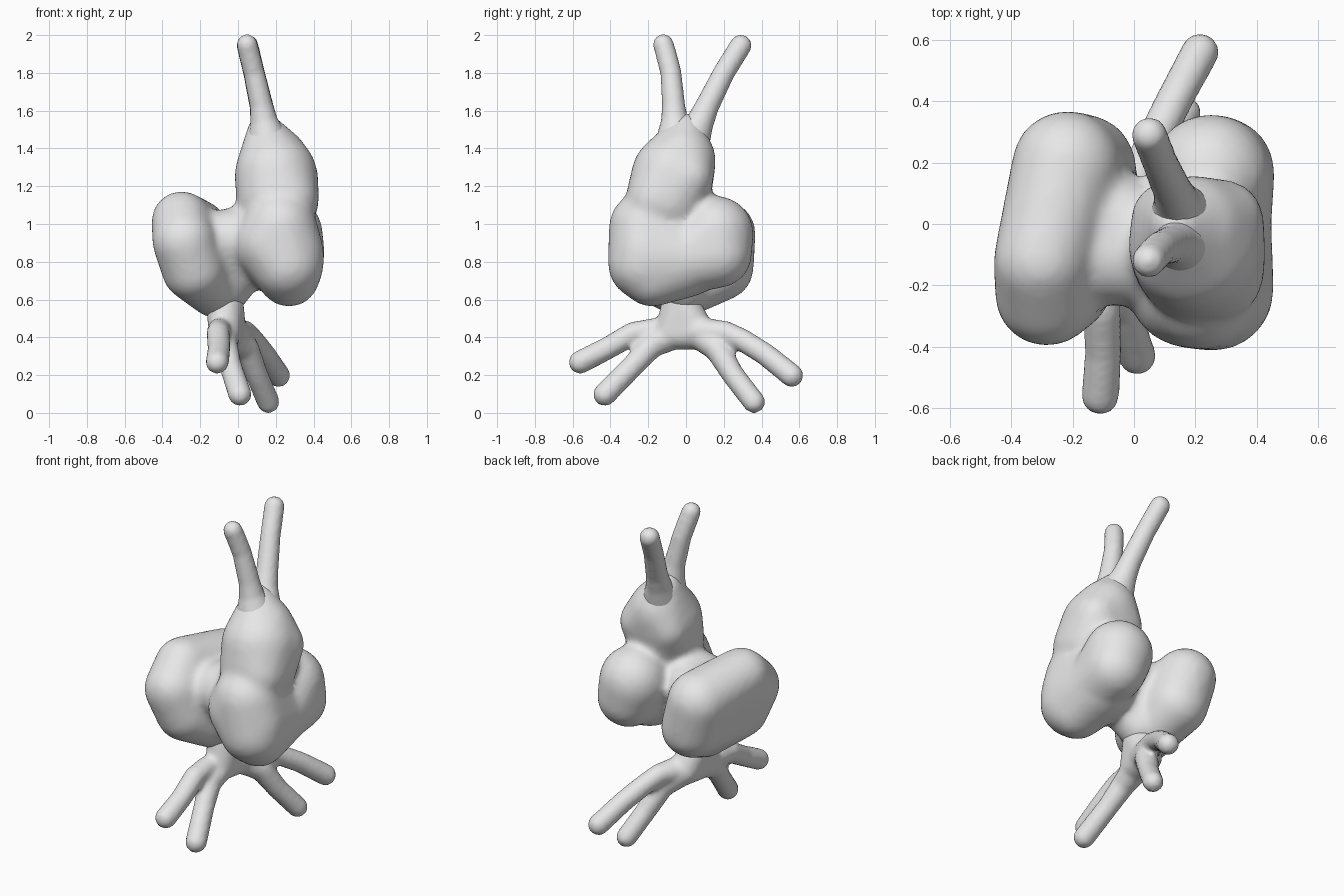
import bpy, bmesh, math
from mathutils import Vector

grey = bpy.data.materials.new("light grey")
grey.diffuse_color = (0.8, 0.8, 0.8, 1)

# unit sphere points shared by every hull
tmp = bmesh.new()
bmesh.ops.create_icosphere(tmp, subdivisions=3, radius=1)
UNIT = [v.co.copy() for v in tmp.verts]
tmp.free()


def hull(bm, balls):
    """Convex skin stretched over balls (x, y, z, r)."""
    vs = [bm.verts.new(Vector(b[:3]) + p * b[3]) for b in balls for p in UNIT]
    res = bmesh.ops.convex_hull(bm, input=vs)
    dead = {g for key in ("geom_interior", "geom_unused") for g in res[key]
            if isinstance(g, bmesh.types.BMVert)}
    bmesh.ops.delete(bm, geom=list(dead), context='VERTS')


def chain(bm, balls):
    """Tube made from hulls between neighbouring balls."""
    for a, b in zip(balls, balls[1:]):
        hull(bm, [a, b])


def part(name, hulls=(), chains=(), voxel=0.02, smooth=5):
    bm = bmesh.new()
    for h in hulls:
        hull(bm, h)
    for c in chains:
        chain(bm, c)
    me = bpy.data.meshes.new(name)
    bm.to_mesh(me)
    bm.free()
    me.materials.append(grey)
    ob = bpy.data.objects.new(name, me)
    bpy.context.collection.objects.link(ob)
    rm = ob.modifiers.new("fuse", 'REMESH')
    rm.mode = 'VOXEL'
    rm.voxel_size = voxel
    rm.use_smooth_shade = True
    sm = ob.modifiers.new("soften", 'SMOOTH')
    sm.factor = 0.5
    sm.iterations = smooth
    return ob


# heart body: upper bulb, two right lobes, left lobe, bridge
bulb = [(.20, -.07, 1.26, .22), (.21, -.10, 1.13, .22), (.27, -.16, 1.13, .155),
        (.29, .01, 1.25, .135), (.11, .02, 1.25, .12),
        (.19, -.02, 1.34, .18), (.14, 0, 1.50, .09)]
right_front = [(.22, -.21, .98, .20), (.18, -.20, .90, .205), (.28, -.22, .85, .175),
               (.26, -.22, .79, .195), (.27, -.18, .725, .165), (.25, 0, .81, .20)]
right_back = [(.25, .16, .95, .20), (.28, .17, .84, .18), (.27, 0, .81, .18)]
left_lobe = [(-.285, -.23, .91, .17), (-.30, -.12, 1.015, .16), (-.22, .19, .95, .18),
             (-.235, -.19, .76, .17), (-.17, .18, .77, .18), (-.12, -.02, .64, .14)]
bridge = [(-.14, -.10, .90, .165), (.10, -.10, .94, .17),
          (-.08, .02, .90, .165), (-.06, -.01, .66, .13)]
part("heart_body", [bulb, right_front, right_back, left_lobe, bridge], smooth=12)

# two vessels rising from the bulb, flared at the root
part("upper_front_vessel", chains=[[(.165, -.05, 1.40, .12), (.14, -.06, 1.53, .075),
     (.125, -.065, 1.62, .062), (.085, -.08, 1.8, .056), (.06, -.105, 1.9, .056),
     (.048, -.12, 1.95, .055)]], voxel=.014, smooth=4)
part("upper_back_vessel", chains=[[(.165, .0, 1.40, .12), (.14, .07, 1.53, .075),
     (.125, .11, 1.62, .064), (.085, .20, 1.8, .058), (.05, .29, 1.945, .058)]],
     voxel=.014, smooth=4)

# stem under the body with four spreading vessels
stem = [(-.07, -.03, .58, .10), (-.07, -.08, .42, .085), (-.04, .07, .42, .085)]
part("lower_vessels", [stem], [
    [(-.07, -.05, .44, .07), (-.10, -.17, .44, .062), (-.105, -.28, .42, .062),
     (-.10, -.42, .34, .06), (-.11, -.56, .268, .062)],
    [(-.07, -.08, .41, .08), (-.07, -.18, .36, .068), (-.04, -.28, .25, .06),
     (.01, -.43, .098, .062)],
    [(-.03, .08, .41, .08), (.045, .165, .34, .068), (.10, .25, .20, .06), (.16, .36, .058, .06)],
    [(-.03, .05, .43, .08), (.04, .21, .425, .062), (.08, .30, .385, .06),
     (.14, .42, .31, .06), (.215, .56, .198, .062)],
], voxel=.016, smooth=4)
